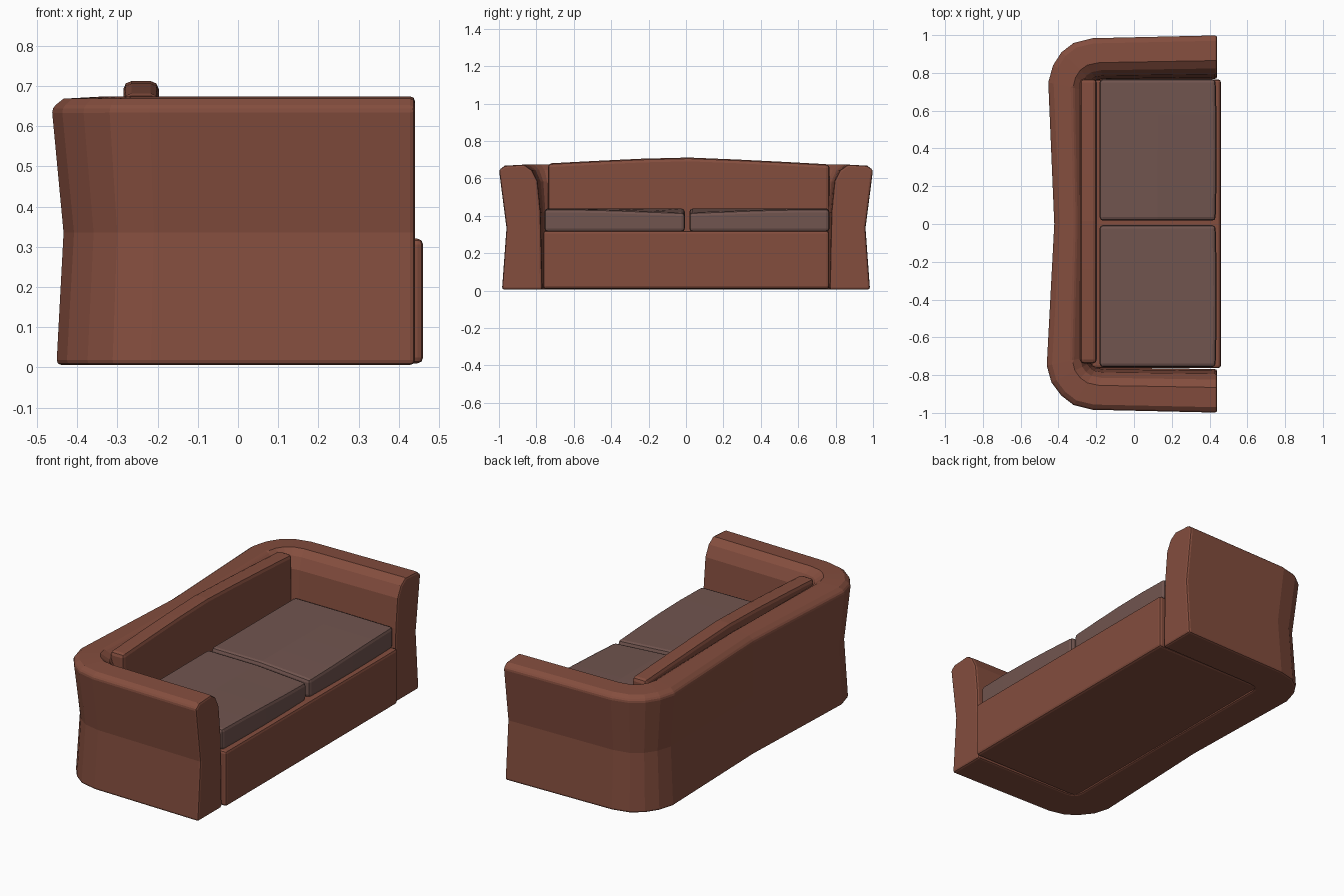
import bpy, bmesh
from mathutils import Vector

if "Cube" in bpy.data.objects:
    bpy.data.objects.remove(bpy.data.objects["Cube"])


def material(name, rgb):
    m = bpy.data.materials.new(name)
    m.diffuse_color = (*rgb, 1)
    m.use_nodes = True
    m.node_tree.nodes["Principled BSDF"].inputs["Base Color"].default_value = m.diffuse_color
    return m


BROWN = material("brown_leather", (0.23, 0.075, 0.048))
TAUPE = material("taupe_fabric", (0.165, 0.09, 0.078))


def finish(name, bm, mat, bevel, segments=2):
    bmesh.ops.recalc_face_normals(bm, faces=bm.faces)
    me = bpy.data.meshes.new(name)
    bm.to_mesh(me)
    bm.free()
    ob = bpy.data.objects.new(name, me)
    bpy.context.collection.objects.link(ob)
    me.materials.append(mat)
    mod = ob.modifiers.new("soft_edges", 'BEVEL')
    mod.width, mod.segments = bevel, segments
    mod.limit_method, mod.angle_limit = 'ANGLE', 0.7
    return ob


def loft(name, rings, mat, bevel, segments=2):
    """Skin a list of equal-length closed sections and cap both ends."""
    bm = bmesh.new()
    vs = [[bm.verts.new(p) for p in r] for r in rings]
    n = len(rings[0])
    for a, b in zip(vs, vs[1:]):
        for i in range(n):
            j = (i + 1) % n
            bm.faces.new((a[i], a[j], b[j], b[i]))
    bm.faces.new(vs[0])
    bm.faces.new(vs[-1])
    return finish(name, bm, mat, bevel, segments)


# Shell: one arm-back-arm sweep; each station = outer point, inner point, waist pinch
half = [((0.44, 1.0), (0.44, 0.768), 0.04),
        ((-0.22, 0.985), (-0.16, 0.76), 0.04),
        ((-0.32, 0.96), (-0.195, 0.755), 0.038),
        ((-0.385, 0.91), (-0.212, 0.745), 0.036),
        ((-0.43, 0.84), (-0.222, 0.73), 0.034),
        ((-0.455, 0.75), (-0.228, 0.70), 0.03)]
stations = [((ox, -oy), (ix, -iy), w) for (ox, oy), (ix, iy), w in half]
stations += [((-0.422, 0), (-0.225, 0), 0.0)] + half[::-1]

rings = []
for k, (o, i, w) in enumerate(stations):
    o, i = Vector(o), Vector(i)
    if 3 < k < 6:
        o.x -= 0.008
    d = (i - o).normalized()
    L = (i - o).length
    section = [(0.4 * w, 0.006), (w, 0.335), (0.0, 0.645), (0.03, 0.668), (0.58 * L, 0.674),
               (0.76 * L, 0.645), (0.89 * L, 0.585), (0.96 * L, 0.42), (L, 0.006)]
    rings.append([(*(o + d * t), z) for t, z in section])
loft("arm_and_back_shell", rings, BROWN, 0.012)


def slab(name, x0, x1, y0, y1, z0, top, mat, bevel, steps=4, bulge=0.0):
    """Box split along y, with the top height given by top(x, y)."""
    rs = []
    for s in range(steps + 1):
        y = y0 + (y1 - y0) * s / steps
        u = 2 * s / steps - 1
        xf = x1 + bulge * (1 - u * u)
        xm = (x0 + x1) / 2
        rs.append([(x0, y, z0), (xf, y, z0), (xf, y, top(xf, y)),
                   (xm, y, top(xm, y)), (x0, y, top(x0, y))])
    return loft(name, rs, mat, bevel)


# Seat base
slab("seat_base", -0.23, 0.46, -0.763, 0.765, 0.01, lambda x, y: 0.32, BROWN, 0.014, 2)

# Back cushion panel with a gently peaked top
slab("back_cushion", -0.285, -0.197, -0.738, 0.768, 0.25,
     lambda x, y: 0.713 - 0.035 * (abs(y + 0.03) / 0.75) ** 1.2, BROWN, 0.02, 6)


# Two seat cushions, drooping at the front inner corner
def cushion_top(x, y):
    front = max(0, (x - 0.1) / 0.34)
    inner = max(0, 1 - abs(y) / 0.5)
    return 0.44 - 0.02 * front * inner - 0.004 * front


for side, y0, y1 in (("left", -0.757, -0.006), ("right", 0.018, 0.767)):
    slab(side + "_seat_cushion", -0.182, 0.432, y0, y1, 0.315, cushion_top, TAUPE, 0.018, 4, 0.006)
